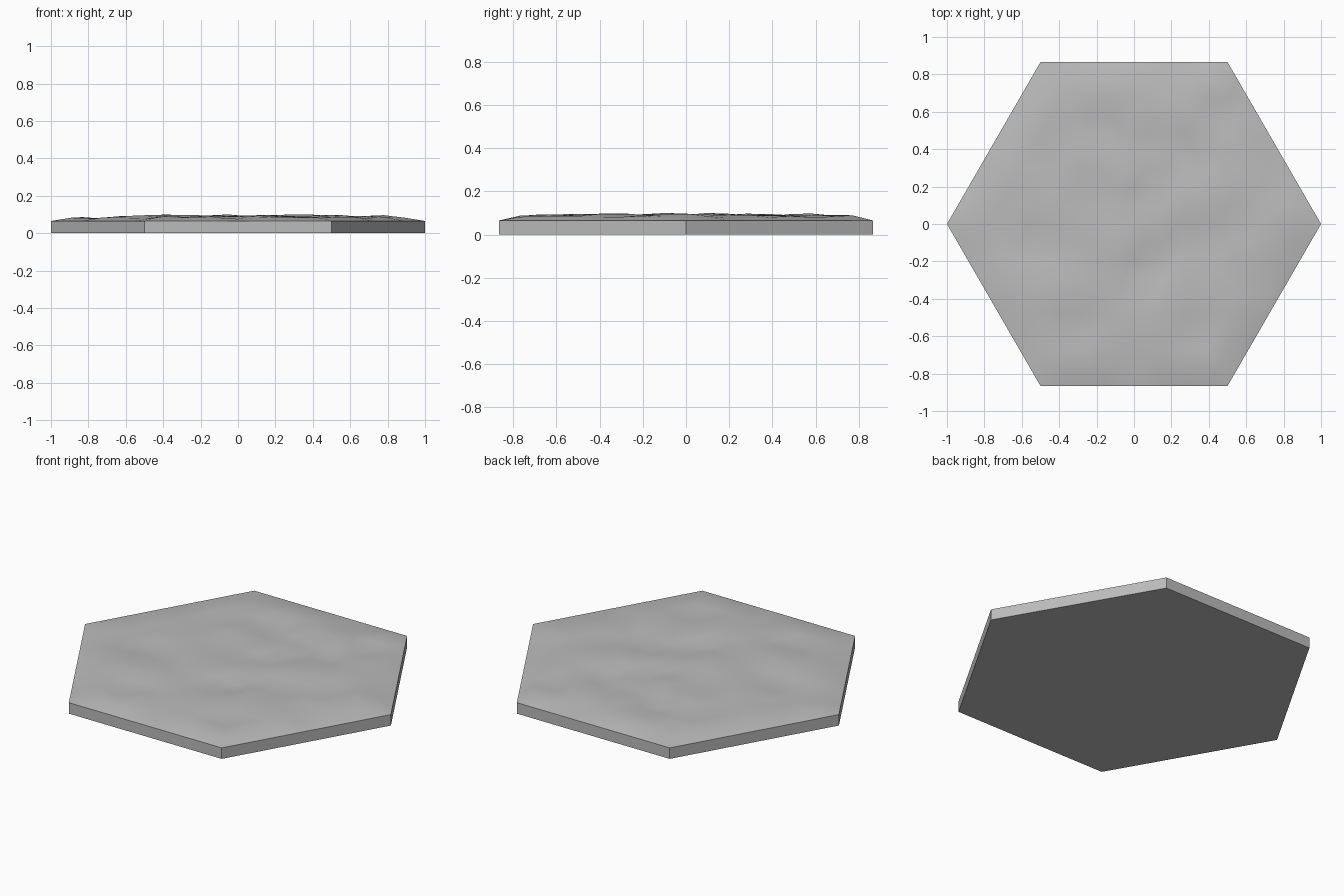
import bpy, bmesh, math
from mathutils import Vector, noise

cube = bpy.data.objects.get("Cube")
if cube:
    bpy.data.objects.remove(cube, do_unlink=True)

RIM = 0.065     # height of the straight sides
RELIEF = 0.035  # greatest height of the ground above the rim
APOTHEM = math.sqrt(0.75)

# Local hollows in the ground: x, y, depth
HOLLOWS = [(-0.56, -0.1, 0.03), (-0.72, 0, 0.012), (-0.67, 0.1, 0.01),
           (0, 0.38, 0.022), (-0.17, 0.48, 0.018), (0.17, 0.48, 0.02),
           (0.33, 0.38, 0.02), (0.11, 0.19, 0.015), (-0.17, 0.29, 0.012),
           (0.44, 0.58, 0.015), (-0.39, 0.48, 0.015), (0.11, -0.19, 0.02),
           (0.06, -0.29, 0.012), (-0.17, -0.29, 0.015), (0.56, 0.1, 0.016),
           (0.33, -0.58, 0.015), (-0.33, -0.58, 0.015), (-0.06, -0.67, 0.018),
           (0.61, -0.29, 0.014), (-0.56, -0.29, 0.014)]


def ground_height(x, y):
    # Distance inward from the nearest of the six sides
    inward = APOTHEM - max(abs(x * math.cos(a) + y * math.sin(a))
                           for a in (math.pi / 6, math.pi / 2, math.pi * 5 / 6))
    if inward < 0.001:
        return RIM
    rise = min(1, 0.45 + inward * 2.5)
    bump = 0.75 + 0.5 * noise.noise(Vector((x * 4.5, y * 4.5, 2)))
    h = RELIEF * rise * min(1, max(0.1, bump))
    for hx, hy, depth in HOLLOWS:
        h -= depth * math.exp(-((x - hx) ** 2 + (y - hy) ** 2) / 0.004)
    return RIM + max(0.001, h)


# Hexagon top divided into a triangular grid
bm = bmesh.new()
bmesh.ops.create_circle(bm, cap_ends=True, cap_tris=True, segments=6, radius=1,
                        calc_uvs=False)
turn = math.atan2(bm.verts[:][-1].co.y, bm.verts[:][-1].co.x)
corner = max(bm.verts, key=lambda v: v.co.length).co
turn = math.atan2(corner.y, corner.x)
for v in bm.verts:
    r = v.co.length
    a = math.atan2(v.co.y, v.co.x) - turn
    v.co = (r * math.cos(a), r * math.sin(a), 0)
bmesh.ops.subdivide_edges(bm, edges=bm.edges[:], cuts=8, use_grid_fill=True)
bmesh.ops.triangulate(bm, faces=bm.faces[:])
for v in bm.verts:
    v.co.z = ground_height(v.co.x, v.co.y)

# Straight sides and flat underside
rim = [e for e in bm.edges if e.is_boundary]
skirt = bmesh.ops.extrude_edge_only(bm, edges=rim)["geom"]
for v in skirt:
    if isinstance(v, bmesh.types.BMVert):
        v.co.z = 0
bmesh.ops.contextual_create(bm, geom=[g for g in skirt
                                      if isinstance(g, bmesh.types.BMEdge)])
bmesh.ops.recalc_face_normals(bm, faces=bm.faces[:])

mesh = bpy.data.meshes.new("terrain_tile")
bm.to_mesh(mesh)
bm.free()
tile = bpy.data.objects.new("terrain_tile", mesh)
bpy.context.collection.objects.link(tile)

# Plain grey material
grey = bpy.data.materials.new("stone_grey")
grey.use_nodes = True
colour = (0.5, 0.5, 0.5, 1)
grey.diffuse_color = colour
grey.node_tree.nodes["Principled BSDF"].inputs["Base Color"].default_value = colour
mesh.materials.append(grey)

# Smooth ground with sharp creases and edges
bpy.context.view_layer.objects.active = tile
tile.select_set(True)
bpy.ops.object.shade_smooth_by_angle(angle=math.radians(25))
